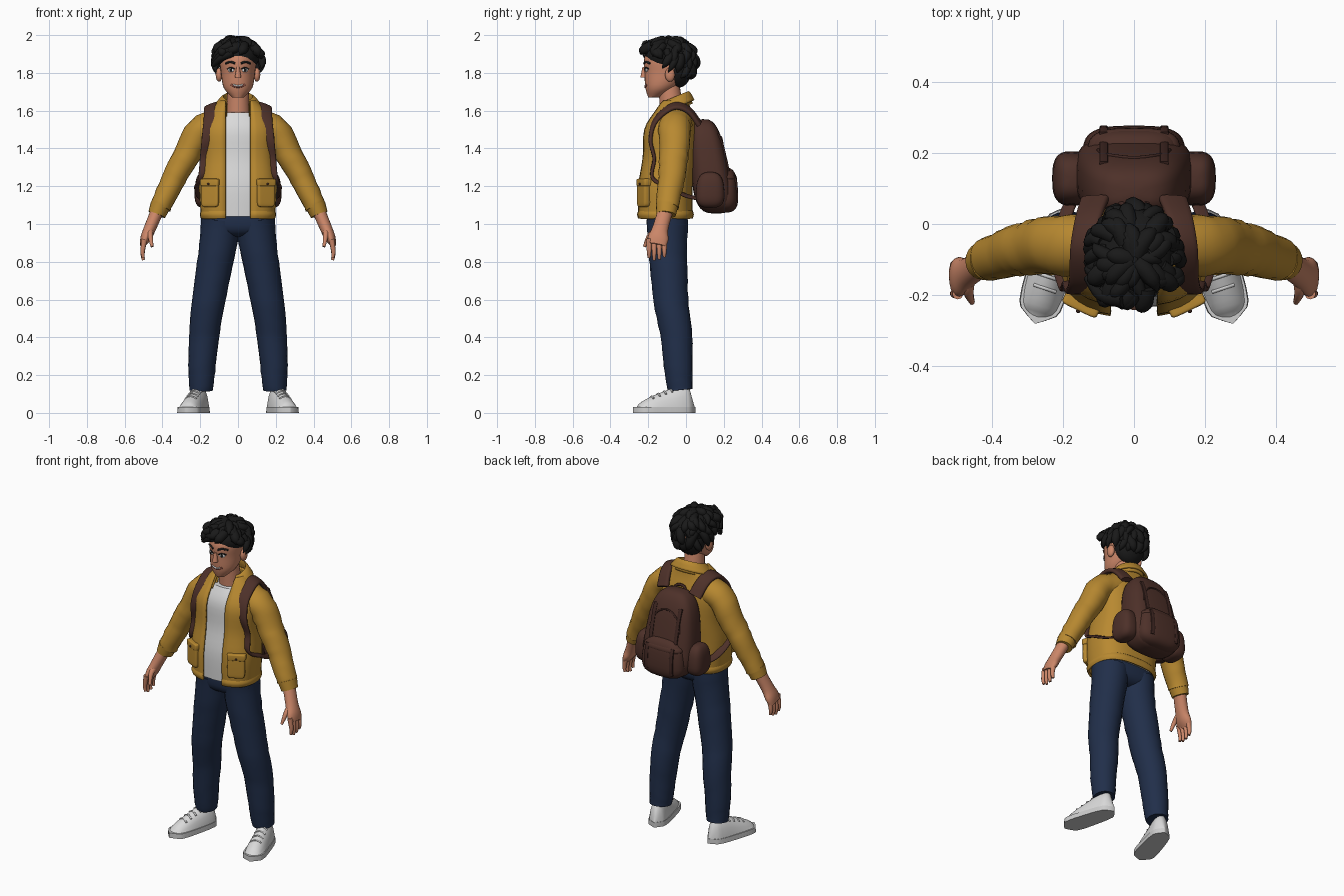
import bpy, bmesh, math, random
from mathutils import Vector, Matrix
from mathutils.bvhtree import BVHTree

if "Cube" in bpy.data.objects:
    bpy.data.objects.remove(bpy.data.objects["Cube"])
random.seed(4)
X, Y, Z = Vector((1, 0, 0)), Vector((0, 1, 0)), Vector((0, 0, 1))
made = []


def material(name, *rgb):
    m = bpy.data.materials.new(name)
    m.use_nodes = True
    m.diffuse_color = (*rgb, 1)
    m.node_tree.nodes["Principled BSDF"].inputs["Base Color"].default_value = (*rgb, 1)
    return m


mustard = material("mustard_cloth", .48, .25, .03)
denim = material("navy_denim", .015, .028, .068)
skin = material("skin", .6, .24, .14)
black = material("black_hair", .01, .01, .01)
brown = material("brown_canvas", .075, .03, .022)
trim = material("dark_brown_trim", .05, .02, .016)
white = material("white_cloth", .7, .7, .7)
sole_white = material("sole_white", .6, .6, .6)
lip_red = material("lip_red", .35, .1, .07)


def make(name, bm, mat, mirror=False):
    """Turn a bmesh into a named object with one material."""
    bmesh.ops.recalc_face_normals(bm, faces=bm.faces)
    mesh = bpy.data.meshes.new(name)
    bm.to_mesh(mesh)
    bm.free()
    mesh.materials.append(mat)
    part = bpy.data.objects.new(name, mesh)
    bpy.context.collection.objects.link(part)
    if mirror:
        part.modifiers.new("mirror", "MIRROR")
    made.append(part)
    return part


def power(value, exponent):
    return math.copysign(abs(value) ** exponent, value)


def spline(rows, steps):
    """Smooth interpolation through rows of (x, y, z, width, depth)."""
    r = [Vector(row) for row in rows]
    r = [r[0]] + r + [r[-1]]
    out = []
    for a, b, c, d in zip(r, r[1:], r[2:], r[3:]):
        for k in range(steps):
            t = k / steps
            out.append(b + (c - a) * (t / 2) + (a * 2 - b * 5 + c * 4 - d) * (t * t / 2)
                       + (b * 3 - a - c * 3 + d) * (t ** 3 / 2))
    return out + [r[-1]]


def sweep(bm, rows, box=1, gap=0, ref=Y, flat=False, sides=20, fold=0, tilt=0, clip=None, steps=4):
    """Skin rounded sections along a path; a gap leaves the front open."""
    path = spline(rows, steps)
    rings = []
    for i, row in enumerate(path):
        ahead, behind = path[min(i + 1, len(path) - 1)], path[max(i - 1, 0)]
        along = Z if flat else Vector((ahead - behind)[:3]).normalized()
        front = (ref - along * ref.dot(along)).normalized()
        across = along.cross(front)
        width, depth = max(row[3], .001), max(row[4], .001)
        start = math.asin(min(gap / width, .95) ** (1 / box))
        ring = []
        for k in range(sides):
            angle = start + (math.tau - 2 * start) * k / (sides - 1 if gap else sides)
            swell = 1 + fold * math.sin(2 * i + 2 * math.sin(angle + i))
            offset = across * width * swell * power(math.sin(angle), box)
            offset -= front * depth * swell * power(math.cos(angle), box)
            spot = Vector(row[:3]) + offset
            spot.z += tilt * offset.y
            if clip:
                spot.z = min(max(spot.z, clip[0]), clip[1])
            ring.append(bm.verts.new(spot))
        rings.append(ring)
    for low, high in zip(rings, rings[1:]):
        for k in range(sides - 1 if gap else sides):
            j = (k + 1) % sides
            bm.faces.new((low[k], low[j], high[j], high[k]))
    if not gap:
        bm.faces.new(rings[0])
        bm.faces.new(rings[-1])


def loft(name, rows, mat, mirror=False, **options):
    bm = bmesh.new()
    sweep(bm, rows, **options)
    return make(name, bm, mat, mirror)


def stack(name, rows, mat, **options):
    """Horizontal sections given as (height, y, half width, half depth)."""
    return loft(name, [(0, y, z, a, b) for z, y, a, b in rows], mat, flat=True, **options)


def tapered(points, start, end, depth=1):
    """Path rows whose width runs evenly from start to end."""
    last = len(points) - 1
    widths = [start + (end - start) * i / last for i in range(last + 1)]
    return [(*point, w, w * depth) for point, w in zip(points, widths)]


def tube(name, points, radius, mat, mirror=False, **options):
    return loft(name, tapered(points, radius, radius), mat, mirror, sides=10, **options)


def blob(name, place, size, mat, mirror=False, box=1, taper=0, lean=0, turn=0):
    """Ball that can be squared, narrowed upward, leaned and turned."""
    bm = bmesh.new()
    bmesh.ops.create_uvsphere(bm, u_segments=32, v_segments=16, radius=1)
    for vert in bm.verts:
        x, y, z = (power(c, box) for c in vert.co)
        narrow = 1 - taper * z
        local = Vector((x * size[0] * narrow, y * size[1] * narrow + lean * z, z * size[2]))
        vert.co = Vector(place) + Matrix.Rotation(turn, 3, "Z") @ local
    return make(name, bm, mat, mirror)


def surface(part, x, z, side=-1):
    """Point on a part seen from the front (-1) or the back (1)."""
    tree = BVHTree.FromPolygons([v.co for v in part.data.vertices],
                                [p.vertices for p in part.data.polygons])
    return tree.ray_cast(Vector((x, side, z)), Y * -side)[0]


# Trousers
blob("trouser_hips", (0, -.1, 1.02), (.192, .108, .09), denim, box=.7)
loft("trouser_leg", tapered([(.09, -.1, 1.02), (.115, -.095, .83), (.155, -.08, .6), (.18, -.05, .4),
                             (.192, -.04, .22), (.195, -.03, .12)], .105, .062, 1.05),
     denim, True, fold=.02, steps=5)

# Shoes: width and height follow a rounded rule from heel to toe
heel, toe = Vector((.185, .05, 0)), Vector((.278, -.28, 0))
upper, sole = [], []
for i in range(11):
    t = i / 10
    rounding = math.sqrt(1 - (2 * t - 1) ** 4)
    width, height = (.052 + .012 * t) * rounding, (.18 - .13 * t) * rounding
    upper.append((*heel.lerp(toe, t), width, height))
    sole.append((*heel.lerp(toe, t), width * 1.08, .1))
loft("shoe_upper", upper, white, True, ref=Z, clip=(.02, 1), steps=2)
loft("shoe_sole", sole, sole_white, True, ref=Z, clip=(0, .03), box=.8, steps=2)
for row in upper[4:8]:
    lace = [(row[0] + side * .03, row[1] + side * .01, row[4] * (1 - abs(side) * .14)) for side in (-1, 0, 1)]
    tube("shoe_lace", lace, .005, sole_white, True)

# Shirt and open jacket
torso = [(1.04, -.11, .19, .14), (1.2, -.11, .2, .14), (1.35, -.09, .187, .137),
         (1.5, -.085, .19, .133), (1.6, -.07, .14, .09), (1.65, -.06, .09, .07)]
stack("shirt", [(z, y, a - .016, b - .016) for z, y, a, b in torso[:4]] + [(1.59, -.08, .09, .08)], white, box=.75)
jacket = stack("jacket_body", torso, mustard, box=.75, gap=.065, sides=32)
hem = stack("jacket_hem", [(1.03 + i * .02, -.11, .19 + .006 * (i % 2), .14 + .006 * (i % 2)) for i in range(3)],
            mustard, box=.75, gap=.065, sides=32)
collar = stack("jacket_collar", [(1.6, -.06, .1, .09), (1.67, -.055, .08, .07), (1.61, -.07, .13, .11)],
               mustard, gap=.06, tilt=.4, sides=28)
for part in (jacket, hem, collar):
    cloth = part.modifiers.new("cloth", "SOLIDIFY")
    cloth.thickness, cloth.offset = .012, 0
loft("jacket_sleeve", tapered([(.1, -.06, 1.53), (.2, -.06, 1.49), (.28, -.065, 1.35), (.35, -.08, 1.22),
                               (.41, -.1, 1.09)], .085, .055, 1.1), mustard, True, fold=.04, steps=5)
loft("jacket_cuff", tapered([(.41, -.1, 1.1), (.43, -.105, 1.05)], .054, .047, 1.1), mustard, True)
pocket, flap = surface(jacket, .145, 1.16), surface(jacket, .145, 1.22)
blob("jacket_pocket", pocket, (.05, .02, .07), mustard, True, box=.3, turn=.45)
blob("pocket_flap", flap, (.054, .026, .02), mustard, True, box=.3, turn=.45)
blob("pocket_button", flap + Vector((.012, -.024, -.008)), (.006, .006, .006), trim, True)

# Hands
wrist, palm, knuckles = Vector((.415, -.1, 1.1)), Vector((.465, -.135, .98)), Vector((.505, -.155, .89))
bm = bmesh.new()
sweep(bm, [(*wrist, .035, .04), (*palm, .032, .042), (*palm.lerp(knuckles, .6), .028, .055),
           (*knuckles, .016, .05)])
for i in range(4):
    base = knuckles + Y * (i - 1.5) * .027
    length = .085 - .012 * abs(i - 1.3)
    sweep(bm, tapered([base + Z * .03 - X * .01, base - Z * length / 2, base - Z * length - X * .004],
                      .016, .008), sides=10)
sweep(bm, tapered([palm, palm - Y * .055 - Z * .04, palm - Y * .085 - Z * .1 - X * .01], .022, .008), sides=10)
make("hand", bm, skin, True)

# Neck, head and face
loft("neck", tapered([(0, -.07, 1.54), (0, -.09, 1.74)], .066, .055), skin)
head = stack("head", [(1.67, -.17, .03, .03), (1.72, -.135, .075, .08), (1.8, -.1, .09, .12),
                      (1.88, -.09, .095, .13), (1.95, -.09, .05, .08)], skin, sides=28)
blob("ear", (.1, -.085, 1.79), (.018, .026, .037), skin, True)
loft("nose", tapered([surface(head, 0, 1.83), (0, -.225, 1.775)], .008, .017), skin)
eye = surface(head, .037, 1.815)
blob("eye", eye, (.018, .006, .011), white, True, turn=.3)
blob("iris", eye - Y * .004, (.008, .005, .009), black, True)
tube("upper_eyelid", [surface(head, .037 + dx, 1.828 - 20 * dx * dx) for dx in (-.02, 0, .02)], .004, black, True)
tube("eyebrow", [surface(head, .015 + .025 * i, 1.85 + .008 * (i % 2)) for i in range(3)], .006, black, True)


def smile(width, height):
    return [surface(head, width * i / 2, height + 2.5 * (width * i) ** 2) for i in range(-2, 3)]


tube("mouth", smile(.036, 1.725), .005, lip_red)
tube("teeth", smile(.025, 1.731), .005, white)

# Hair: a cap with layered swept locks and a forelock
blob("hair_cap", (0, -.085, 1.888), (.113, .13, .09), black)
blob("hair_nape", (0, -.045, 1.82), (.093, .075, .1), black)


def scalp(polar, around, lift):
    rise, spread = math.cos(polar), math.sin(polar) * lift
    rise *= .085 if rise > 0 else .16
    return .112 * spread * math.sin(around), -.1 - .128 * spread * math.cos(around), 1.88 + rise * lift


bm = bmesh.new()
for layer in range(6):
    polar, count = .1 + layer / 3, 9 + 3 * layer
    for k in range(count):
        around = math.tau * (k + random.random()) / count
        limit = 1.35 + .45 * (1 - math.cos(around))
        if polar > limit - .3:
            continue
        end = min(polar + random.uniform(.5, .8), limit)
        puff, size = random.uniform(.08, .24), random.uniform(.015, .026)
        twist = random.uniform(-.5, .5)
        rows = []
        for j in range(4):
            t = j / 3
            thick = size * (1 - t ** 4) + .002
            rows.append((*scalp(polar + (end - polar) * t, around + twist * t, 1 + puff * math.sin(2 * t)), thick, thick))
        sweep(bm, rows, sides=8, steps=3)
for drop in range(3):
    sweep(bm, tapered([(-.03, -.21, 1.95 - drop * .02), (-.09, -.2, 1.92 - drop * .02),
                       (-.13, -.15, 1.87 - drop * .015)], .026, .012), sides=8)
make("hair_locks", bm, black)

# Backpack
pack = blob("pack_body", (0, .125, 1.305), (.158, .1, .25), brown, box=.62, taper=.17, lean=-.035)
pouch = blob("pack_front_pocket", (0, .2, 1.18), (.14, .075, .12), brown, box=.65, taper=.1)
blob("pack_pocket_lip", (0, .198, 1.25), (.128, .07, .025), brown, box=.65, taper=.1)
blob("pack_side_pocket", (.175, .128, 1.18), (.054, .075, .095), brown, True, box=.7, taper=.1)
for part, low, high in ((pack, 1.28, 1.48), (pouch, 1.1, 1.26)):
    strip = [surface(part, .085, low + (high - low) * i / 5, 1) for i in range(6)]
    loft("pack_compression_strap", tapered(strip, .006, .006, 2), trim, True, ref=X, box=.5, sides=12)
arch = [surface(pack, .1 * math.cos(i * math.pi / 6), 1.34 + .12 * math.sin(i * math.pi / 6), 1) for i in range(7)]
tube("pack_zip", arch, .005, trim)
tube("pack_handle", [(x, .06 - .01 * (abs(x) < .03), 1.58 - abs(x)) for x in (-.04, -.02, .02, .04)], .008, trim)

# Shoulder straps: over the shoulder, down the chest, back under the arm
chest = [surface(jacket, .15 + i * .012, 1.55 - i * .1) - Y * .008 for i in range(4)]
route = [(.11, .07, 1.53), (.13, .01, 1.605), (.145, -.07, 1.622), *chest, (.21, -.1, 1.2), (.2, 0, 1.15), (.16, .1, 1.13)]
loft("shoulder_strap", tapered(route, .014, .006, 2.9), brown, True, ref=X - Z * .4, box=.6, sides=16, steps=5)

# Smooth shading with sharp edges kept
bpy.ops.object.select_all(action="DESELECT")
for part in made:
    part.select_set(True)
bpy.context.view_layer.objects.active = made[0]
bpy.ops.object.shade_smooth_by_angle(angle=math.radians(50))
